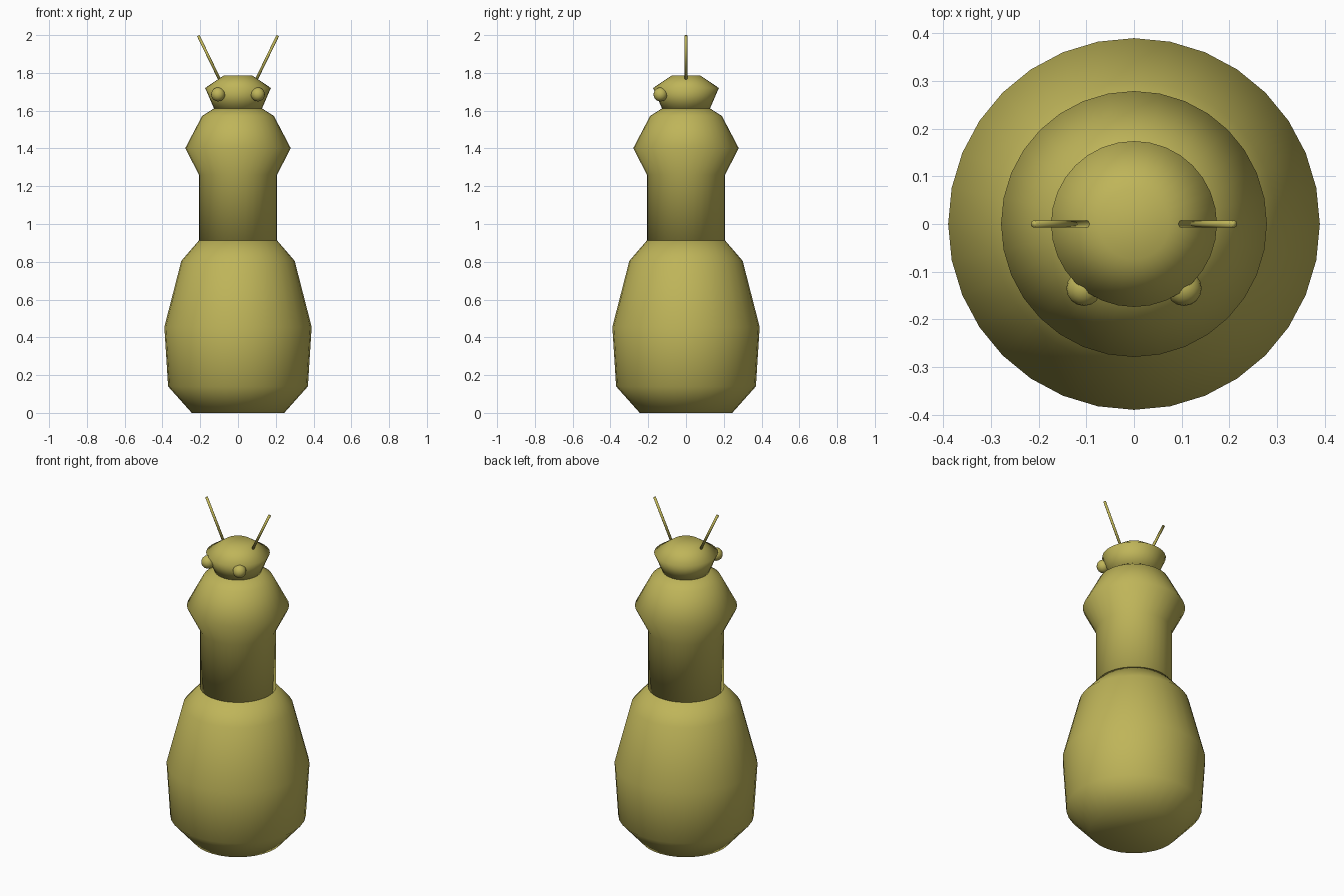
import bpy, bmesh, math
from mathutils import Vector

if "Cube" in bpy.data.objects:
    bpy.data.objects.remove(bpy.data.objects["Cube"])

olive = bpy.data.materials.new("olive")
olive.diffuse_color = (0.52, 0.46, 0.10, 1)
olive.use_nodes = True
olive.node_tree.nodes["Principled BSDF"].inputs["Base Color"].default_value = olive.diffuse_color


def finish(name, bm):
    """Turn a bmesh into a smooth, coloured object."""
    bmesh.ops.recalc_face_normals(bm, faces=bm.faces)
    for f in bm.faces:
        f.smooth = True
    mesh = bpy.data.meshes.new(name)
    bm.to_mesh(mesh)
    bm.free()
    mesh.materials.append(olive)
    obj = bpy.data.objects.new(name, mesh)
    bpy.context.collection.objects.link(obj)
    return obj


def lathe(name, profile, sides=32):
    """Revolve (radius, height) points about z, capping both ends."""
    bm = bmesh.new()
    rings = []
    for r, z in profile:
        rings.append([bm.verts.new((r * math.cos(2 * math.pi * i / sides),
                                    r * math.sin(2 * math.pi * i / sides), z))
                      for i in range(sides)])
    for a, b in zip(rings, rings[1:]):
        for i in range(sides):
            j = (i + 1) % sides
            bm.faces.new((a[i], a[j], b[j], b[i]))
    bm.faces.new(rings[0])
    bm.faces.new(rings[-1])
    return finish(name, bm)


# Body: abdomen, waist, thorax and head
lathe("abdomen", [(0.245, 0), (0.37, 0.14), (0.39, 0.455), (0.30, 0.805), (0.207, 0.913)])
lathe("waist_and_thorax", [(0.207, 0.90), (0.207, 1.26), (0.279, 1.402),
                           (0.19, 1.572), (0.125, 1.613)])
lathe("head", [(0.122, 1.60), (0.174, 1.72), (0.074, 1.787)])

for side, s in (("left", -1), ("right", 1)):
    # Round eyes on the front of the head
    bm = bmesh.new()
    bmesh.ops.create_uvsphere(bm, u_segments=16, v_segments=10, radius=0.037)
    eye = finish(side + "_eye", bm)
    eye.location = (s * 0.105, -0.135, 1.686)

    # Thin antennae leaning outwards
    start, end = Vector((s * 0.099, 0, 1.768)), Vector((s * 0.21, 0, 1.997))
    bm = bmesh.new()
    bmesh.ops.create_cone(bm, cap_ends=True, segments=12, radius1=0.0075,
                          radius2=0.0075, depth=(end - start).length)
    antenna = finish(side + "_antenna", bm)
    antenna.location = (start + end) / 2
    antenna.rotation_euler = (end - start).to_track_quat('Z', 'Y').to_euler()
